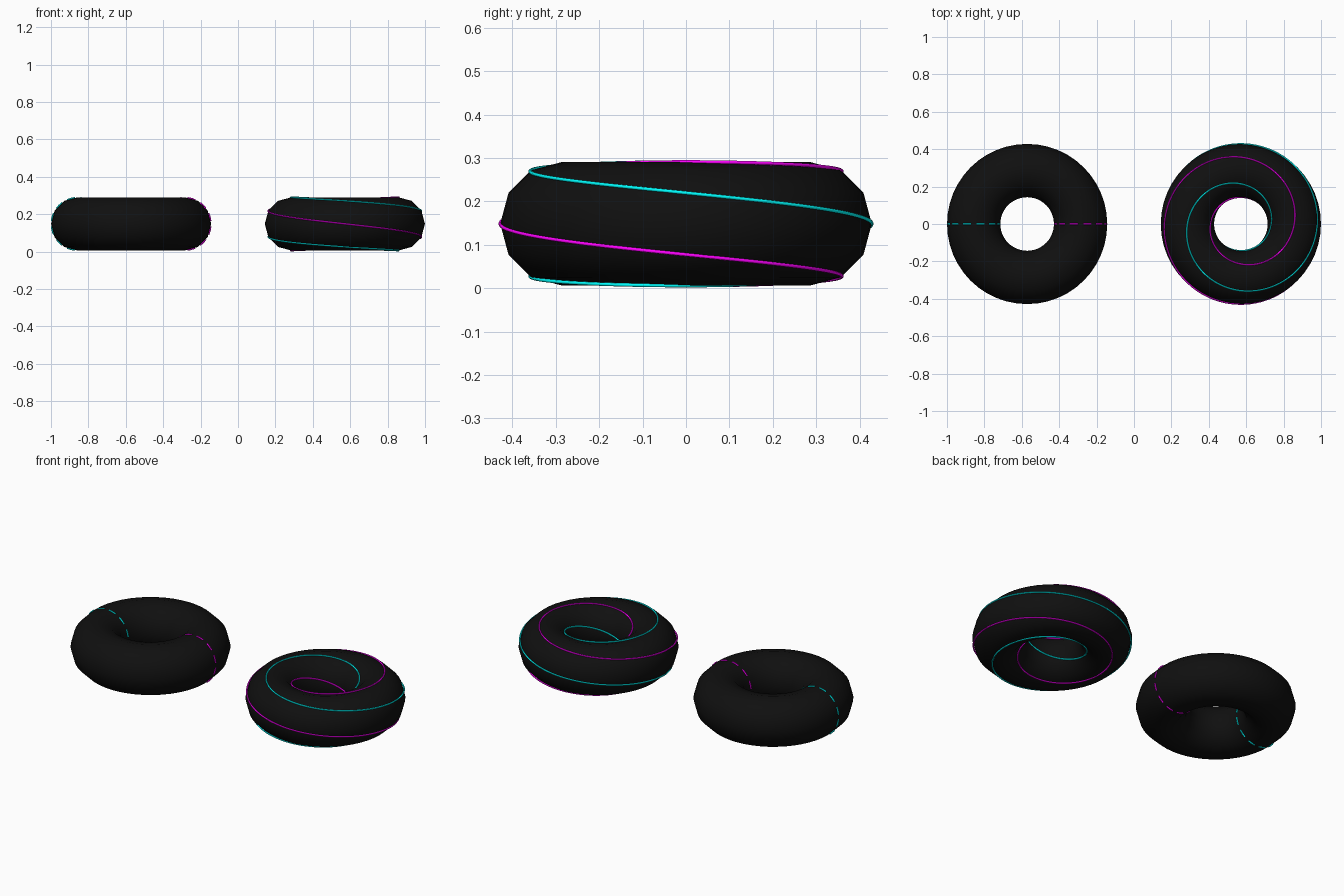
import bpy
from math import sin, cos, pi, radians

if "Cube" in bpy.data.objects:
    bpy.data.objects.remove(bpy.data.objects["Cube"])

R, r = 0.2857, 0.1424      # ring radius, tube radius
CX, CZ = 0.5714, 0.1485    # torus centre offset and height
WIRE = 0.0042              # line thickness (radius)


def material(name, rgb):
    m = bpy.data.materials.new(name)
    m.diffuse_color = (*rgb, 1)
    m.use_nodes = True
    m.node_tree.nodes["Principled BSDF"].inputs["Base Color"].default_value = m.diffuse_color
    return m


BLACK = material("black", (0.005, 0.005, 0.005))
CYAN = material("cyan", (0, 1, 1))
MAGENTA = material("magenta", (1, 0, 1))


def torus(name, x):
    bpy.ops.mesh.primitive_torus_add(location=(x, 0, CZ), major_radius=R, minor_radius=r,
                                     major_segments=48, minor_segments=12)
    ob = bpy.context.object
    ob.name = name
    ob.data.materials.append(BLACK)
    bpy.ops.object.shade_smooth()


def on_torus(x, u, v, tube=r):
    d = R + tube * cos(v)
    return (x + d * cos(u), d * sin(u), CZ + tube * sin(v))


def wire(name, strokes, mat, closed):
    cu = bpy.data.curves.new(name, 'CURVE')
    cu.dimensions = '3D'
    cu.bevel_depth = WIRE
    cu.bevel_resolution = 2
    cu.use_fill_caps = True
    for pts in strokes:
        sp = cu.splines.new('POLY')
        sp.points.add(len(pts) - 1)
        for p, co in zip(sp.points, pts):
            p.co = (*co, 1)
        sp.use_cyclic_u = closed
    cu.materials.append(mat)
    bpy.context.collection.objects.link(bpy.data.objects.new(name, cu))


# Two tori
torus("left_torus", -CX)
torus("right_torus", CX)

# Dashed loops around the tube of the left torus, one dash per tube facet
for name, u, mat in (("cyan_loop", pi, CYAN), ("magenta_loop", 0, MAGENTA)):
    dashes = [[on_torus(-CX, u, radians(30 * k + a), r - 0.0024) for a in (6, 10.5, 15, 19.5, 24)]
              for k in range(12)]
    wire(name, dashes, mat, False)

# Spirals on the right torus: three turns around the ring per turn of the tube
N = 288
for name, start, mat in (("cyan_spiral", pi / 2, CYAN), ("magenta_spiral", -pi / 2, MAGENTA)):
    pts = [on_torus(CX, start - 6 * pi * i / N, 2 * pi * i / N) for i in range(N)]
    wire(name, [pts], mat, True)
